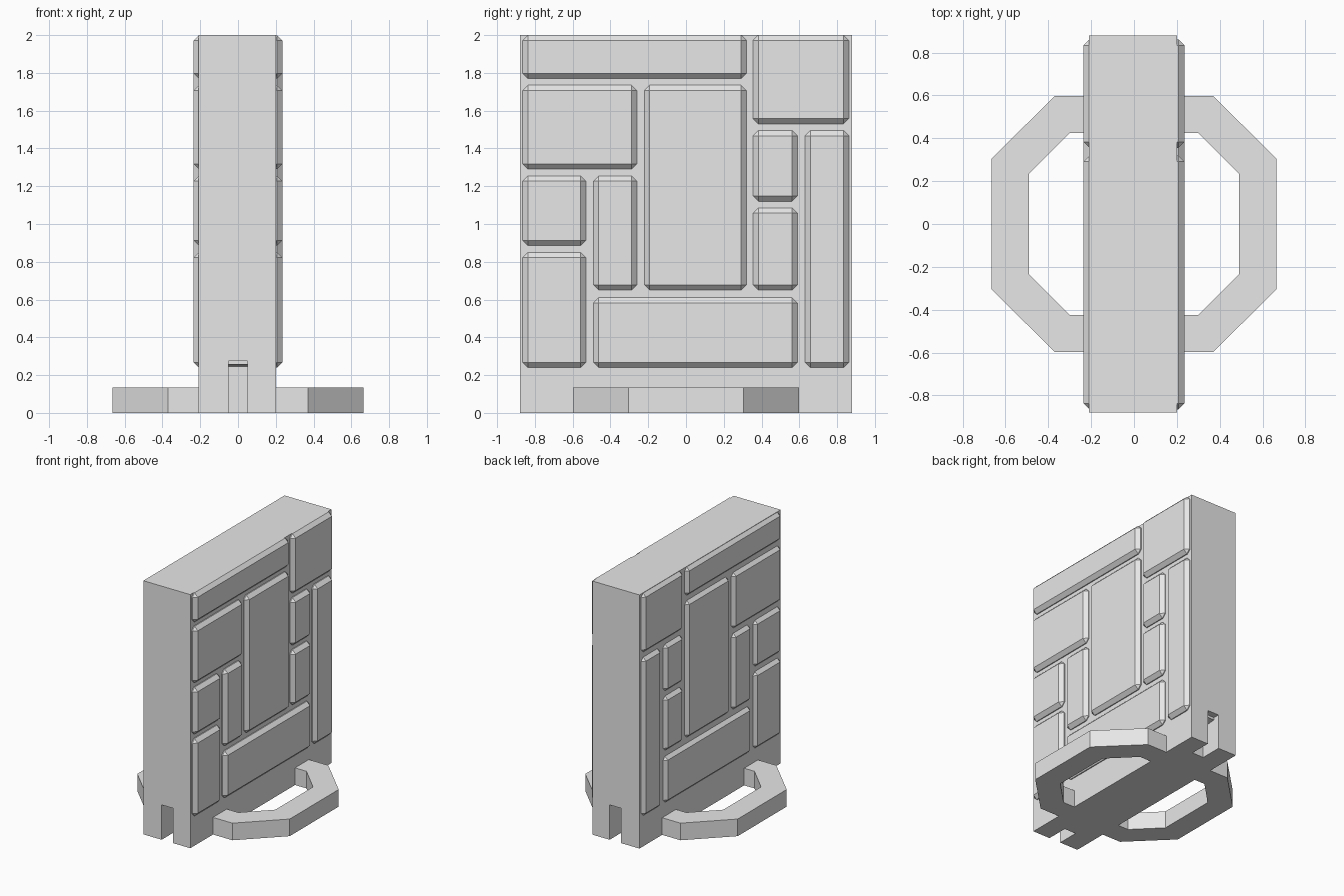
import bpy, bmesh

if "Cube" in bpy.data.objects:
    bpy.data.objects.remove(bpy.data.objects["Cube"])

grey = bpy.data.materials.new("light_grey")
grey.use_nodes = True
grey.diffuse_color = (0.8, 0.8, 0.8, 1)
grey.node_tree.nodes["Principled BSDF"].inputs["Base Color"].default_value = grey.diffuse_color


def finish(name, bm):
    bmesh.ops.recalc_face_normals(bm, faces=bm.faces)
    mesh = bpy.data.meshes.new(name)
    bm.to_mesh(mesh)
    bm.free()
    mesh.materials.append(grey)
    obj = bpy.data.objects.new(name, mesh)
    bpy.context.collection.objects.link(obj)
    return obj


def box(x0, x1, y0, y1, z0, z1):
    bm = bmesh.new()
    bmesh.ops.create_cube(bm, size=1)
    for v in bm.verts:
        v.co = ((x0, x1)[v.co.x > 0], (y0, y1)[v.co.y > 0], (z0, z1)[v.co.z > 0])
    return bm


# Upright slab
slab = finish("slab", box(-0.21, 0.2, -0.88, 0.88, 0, 2))

# Keyhole slots at both ends: stepped, slightly sloping ceiling
SLOT = [(1, -0.1), (1, 0.275), (0.83, 0.275), (0.83, 0.256), (0.71, 0.246), (0.71, -0.1)]
for side, name in ((-1, "front_slot_cutter"), (1, "back_slot_cutter")):
    bm = bmesh.new()
    face = bm.faces.new([bm.verts.new((-0.05, side * y, z)) for y, z in SLOT])
    ext = bmesh.ops.extrude_face_region(bm, geom=[face])
    moved = [g for g in ext["geom"] if isinstance(g, bmesh.types.BMVert)]
    bmesh.ops.translate(bm, verts=moved, vec=(0.1, 0, 0))
    cutter = finish(name, bm)
    cutter.hide_render = True
    cutter.hide_set(True)
    cutter.display_type = 'WIRE'
    mod = slab.modifiers.new("slot", 'BOOLEAN')
    mod.object = cutter
    mod.operation = 'DIFFERENCE'
    mod.solver = 'EXACT'

# Apply the cuts so the helpers can go
bpy.context.view_layer.update()
cut = bpy.data.meshes.new_from_object(slab.evaluated_get(bpy.context.evaluated_depsgraph_get()))
slab.modifiers.clear()
slab.data = cut
for name in ("front_slot_cutter", "back_slot_cutter"):
    bpy.data.objects.remove(bpy.data.objects[name])

# Raised stone panels, same layout on both broad sides: y0, y1, z0, z1
PANELS = [
    (-0.865, 0.32, 1.77, 2.0), (0.355, 0.862, 1.53, 2.0),
    (-0.865, -0.26, 1.29, 1.735), (-0.22, 0.32, 0.65, 1.735),
    (0.355, 0.59, 1.12, 1.495), (0.63, 0.862, 0.24, 1.495),
    (-0.865, -0.53, 0.885, 1.255), (-0.49, -0.26, 0.65, 1.255),
    (0.355, 0.59, 0.65, 1.085), (-0.865, -0.53, 0.24, 0.85),
    (-0.49, 0.59, 0.24, 0.61),
]
for side, label in ((1, "left"), (-1, "right")):
    for i, (y0, y1, z0, z1) in enumerate(PANELS, 1):
        bm = box(*sorted((side * 0.15, side * 0.235)), y0, y1, z0, z1)
        edges = [e for e in bm.edges if any(abs(v.co.x) > 0.2 for v in e.verts)]
        bmesh.ops.bevel(bm, geom=edges, offset=0.028, segments=1, affect='EDGES')
        finish(f"{label}_panel_{i}", bm)

# Eight-sided base ring
def octagon(bm, x_out, x_in, y_out, y_in, z):
    quarter = [(x_out, y_in), (x_in, y_out)]
    pts = quarter + [(-x, y) for x, y in quarter[::-1]]
    pts += [(-x, -y) for x, y in pts]
    return [bm.verts.new((x, y, z)) for x, y in pts]


bm = bmesh.new()
loops = []
for z in (0, 0.135):
    loops.append((octagon(bm, 0.665, 0.37, 0.597, 0.305, z),
                  octagon(bm, 0.49, 0.3, 0.425, 0.235, z)))
(lo_out, lo_in), (hi_out, hi_in) = loops
for a, b in ((lo_out, lo_in), (hi_out, hi_in), (lo_out, hi_out), (lo_in, hi_in)):
    for i in range(len(a)):
        j = (i + 1) % len(a)
        bm.faces.new((a[i], a[j], b[j], b[i]))
finish("base_ring", bm)
